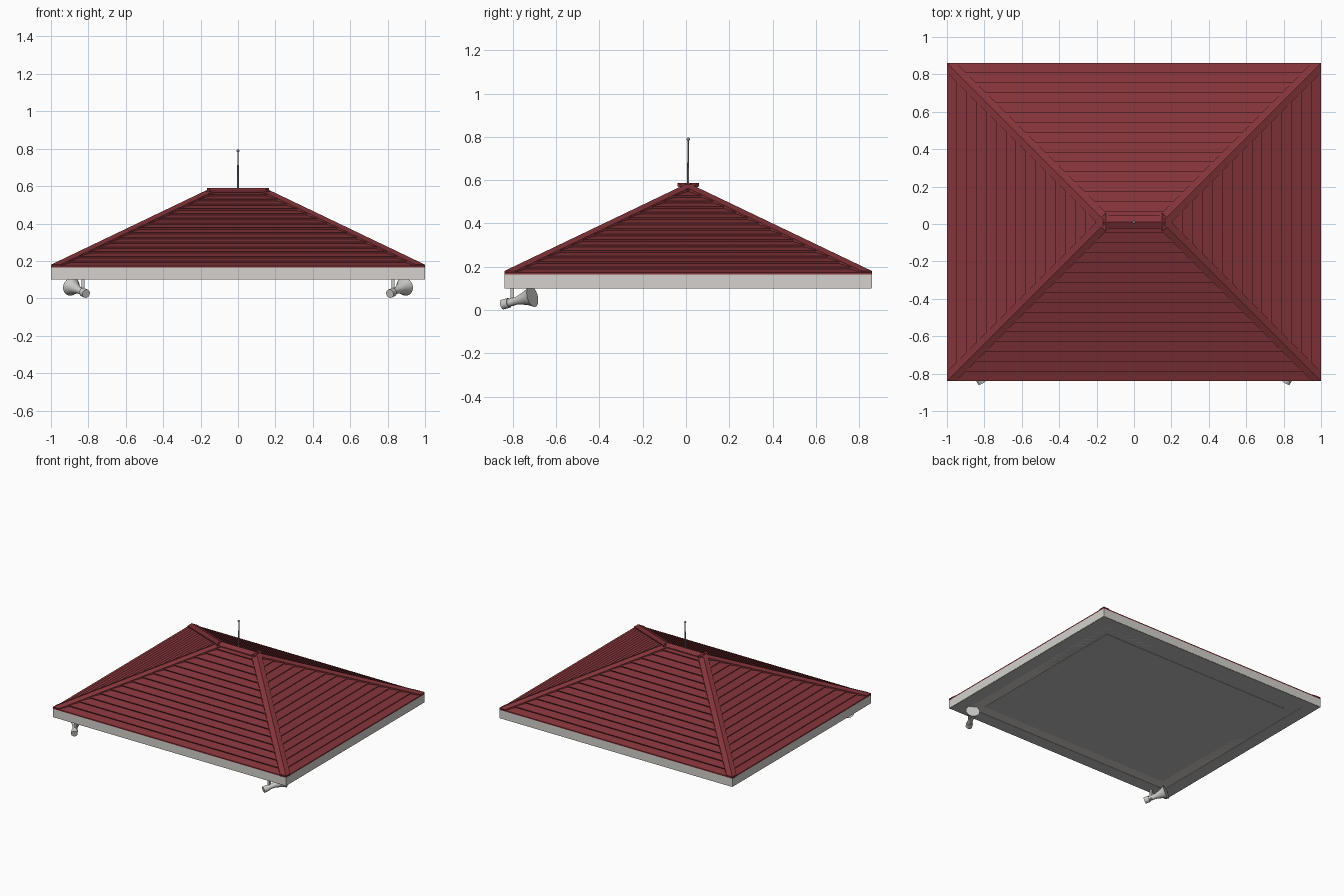
import bpy, bmesh, math
from mathutils import Vector

if "Cube" in bpy.data.objects:
    bpy.data.objects.remove(bpy.data.objects["Cube"])

def material(name, rgb):
    m = bpy.data.materials.new(name)
    m.diffuse_color = (*rgb, 1)
    m.use_nodes = True
    m.node_tree.nodes["Principled BSDF"].inputs["Base Color"].default_value = m.diffuse_color
    return m

RED = material("roof red", (0.23, 0.034, 0.043))
CREAM = material("fascia off white", (0.66, 0.64, 0.61))
SOFFIT = material("soffit grey", (0.50, 0.50, 0.49))
HORN = material("horn light grey", (0.60, 0.60, 0.58))
STEEL = material("mast steel", (0.25, 0.26, 0.28))

CY = 0.01                      # roof centre in y
HX, HY = 1.0, 0.85             # half sizes at the eaves
Z0, Z1 = 0.165, 0.572          # eaves and ridge heights
RUN = 0.85
COURSES = 16

def make(name, verts, faces, mat, smooth=False):
    me = bpy.data.meshes.new(name)
    bm = bmesh.new()
    vs = [bm.verts.new(v) for v in verts]
    for f in faces:
        bm.faces.new([vs[i] for i in f])
    bmesh.ops.remove_doubles(bm, verts=bm.verts, dist=1e-5)
    bmesh.ops.recalc_face_normals(bm, faces=bm.faces)
    bm.to_mesh(me)
    bm.free()
    me.materials.append(mat)
    ob = bpy.data.objects.new(name, me)
    bpy.context.collection.objects.link(ob)
    if smooth:
        bpy.ops.object.select_all(action='DESELECT')
        ob.select_set(True)
        bpy.context.view_layer.objects.active = ob
        bpy.ops.object.shade_smooth_by_angle(angle=math.radians(35))
    return ob

def rect(inset, z):
    x, y = max(HX - inset, 0), max(HY - inset, 0)
    return [(sx * x, CY + sy * y, z) for sx, sy in ((-1, -1), (1, -1), (1, 1), (-1, 1))]

def loft(rings, cap_start=True, cap_end=True):
    n = len(rings[0])
    verts = [v for r in rings for v in r]
    faces = [(k * n + i, k * n + (i + 1) % n, (k + 1) * n + (i + 1) % n, (k + 1) * n + i)
             for k in range(len(rings) - 1) for i in range(n)]
    if cap_start:
        faces.append(tuple(range(n)))
    if cap_end:
        faces.append(tuple(range(len(verts) - n, len(verts))))
    return verts, faces

def lathe(name, base, tip, profile, mat, seg=24):
    """Turn (distance, radius) points about the line from base to tip."""
    base, axis = Vector(base), (Vector(tip) - Vector(base)).normalized()
    q = axis.to_track_quat('Z', 'Y')
    rings = [[base + q @ Vector((r * math.cos(a), r * math.sin(a), d))
              for a in (2 * math.pi * i / seg for i in range(seg))] for d, r in profile]
    return make(name, *loft(rings), mat, True)

# Fascia band around the eaves
make("fascia", *loft([rect(0, 0.102), rect(0, Z0)]), CREAM)

# Soffit with a shallow recessed ring
make("soffit", *loft([rect(0.18, 0.1), rect(0.18, 0.103), rect(0.002, 0.103), rect(0.002, 0.1),
                      rect(0.10, 0.1), rect(0.10, 0.102), rect(0.18, 0.102)], True, False), SOFFIT)

# Roof made of overlapping courses with undercut lips
slope = math.atan2(Z1 - Z0, RUN)
D = 0.010
rings = [rect(0, Z0)]
for i in range(COURSES):
    a, b = i / COURSES, (i + 1) / COURSES
    rings.append(rect(max(a * RUN - D * math.sin(slope), 0),
                      Z0 + a * (Z1 - Z0) + D * math.cos(slope)))
    rings.append(rect(b * RUN - (0.0005 if i == COURSES - 1 else 0), Z0 + b * (Z1 - Z0)))
make("roof_courses", *loft(rings), RED)

# Hip caps, mitred at the eave corners
W = 0.05
for sx, xn in ((-1, "left"), (1, "right")):
    for sy, yn in ((-1, "front"), (1, "back")):
        def ring(z):
            out = []
            for r, zz in ((0, Z0), (RUN, Z1)):
                x, y = HX - r, HY - r
                pts = [(x - W, y), (x, y), (x, y - W)]
                out.append([(sx * px, CY + sy * py, zz + z) for px, py in pts])
            return out
        (a0, a1), (b0, b1) = ring(0.0), ring(0.015)
        make(f"hip_cap_{yn}_{xn}", *loft([a0 + b0[::-1], a1 + b1[::-1]]), RED)

# Ridge cap
sec = [(-0.035, 0.566), (-0.035, 0.573), (0, 0.59), (0.035, 0.573), (0.035, 0.566)]
make("ridge_cap", *loft([[(x, CY + y, z) for y, z in sec] for x in (-0.165, 0.165)]), RED)

# Mast with a small ball on top
lathe("mast", (0, CY, 0.57), (0, CY, 1), [(0, 0.005), (0.215, 0.0035)], STEEL, 12)
bpy.ops.mesh.primitive_uv_sphere_add(segments=12, ring_count=8, radius=0.008, location=(0, CY, 0.789))
ball = bpy.context.object
ball.name = "mast_ball"
ball.data.materials.append(STEEL)
bpy.ops.object.shade_smooth()

# Horn speakers hung under the front corners
horn = [(0, 0.023), (0.035, 0.023), (0.035, 0.018), (0.075, 0.018), (0.09, 0.021),
        (0.125, 0.031), (0.15, 0.042), (0.164, 0.050)]
for s, n in ((-1, "left"), (1, "right")):
    lathe(f"horn_{n}", (s * 0.812, -0.848, 0.025), (s * 0.89, -0.712, 0.062), horn, HORN)
    make(f"horn_bracket_{n}", *loft([[(s * 0.83 + dx * 0.008, -0.803 + dy * 0.008, z)
         for dx, dy in ((-1, -1), (1, -1), (1, 1), (-1, 1))] for z in (0.018, 0.103)]), HORN)
